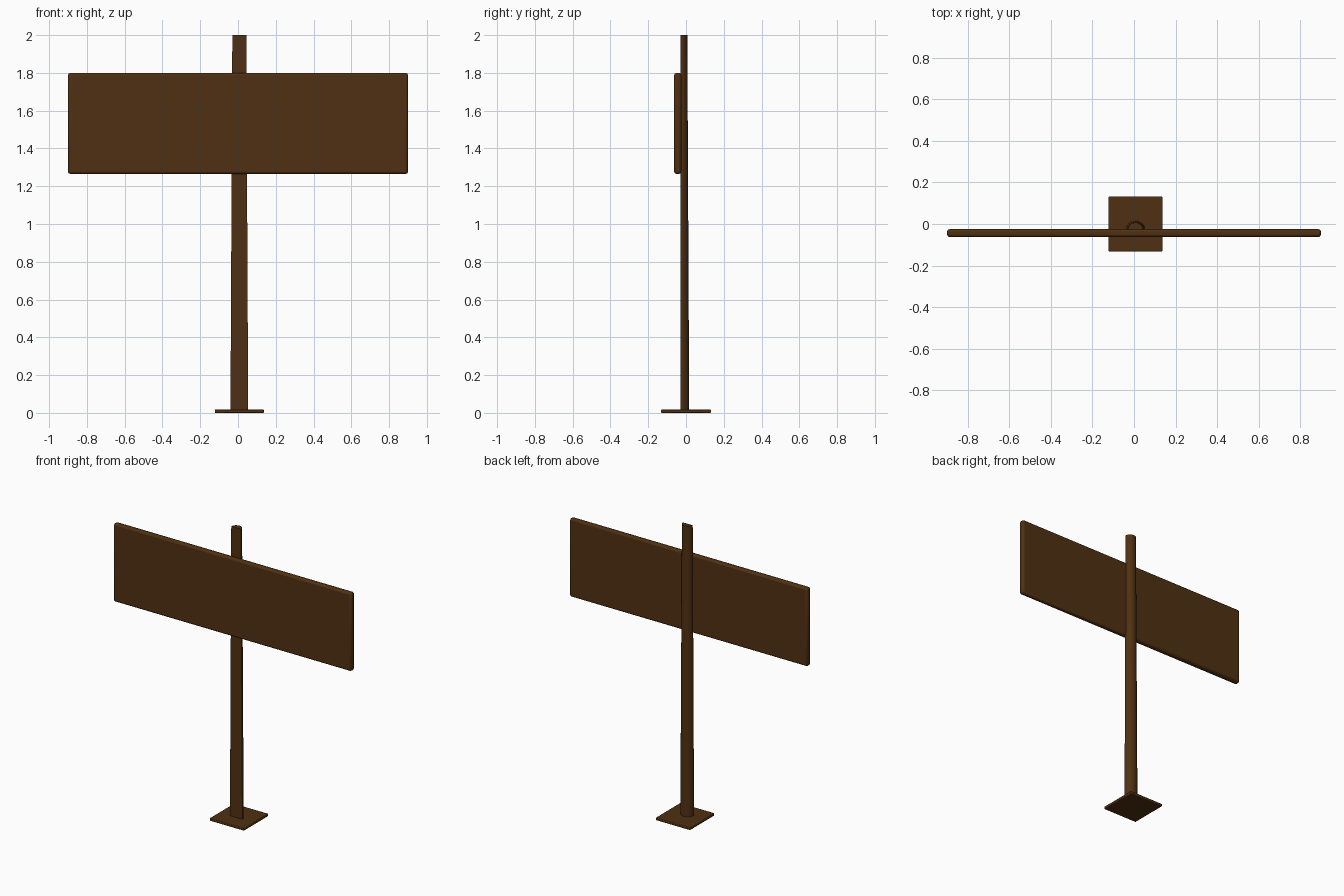
import bpy, bmesh, math

if "Cube" in bpy.data.objects:
    bpy.data.objects.remove(bpy.data.objects["Cube"])

wood = bpy.data.materials.new("dark_wood")
wood.diffuse_color = (0.08, 0.03, 0.006, 1)
wood.use_nodes = True
wood.node_tree.nodes["Principled BSDF"].inputs["Base Color"].default_value = wood.diffuse_color


def finish(bm, name, bevel, segments):
    bmesh.ops.recalc_face_normals(bm, faces=bm.faces)
    mesh = bpy.data.meshes.new(name)
    bm.to_mesh(mesh)
    bm.free()
    obj = bpy.data.objects.new(name, mesh)
    bpy.context.collection.objects.link(obj)
    mesh.materials.append(wood)
    if bevel:
        mod = obj.modifiers.new("soft_edges", 'BEVEL')
        mod.width = bevel
        mod.segments = segments
        mod.limit_method = 'ANGLE'
        mod.angle_limit = math.radians(50)
    bpy.context.view_layer.objects.active = obj
    obj.select_set(True)
    bpy.ops.object.shade_smooth_by_angle(angle=math.radians(35))
    obj.select_set(False)
    return obj


def box(name, lo, hi, bevel, segments=2):
    bm = bmesh.new()
    bmesh.ops.create_cube(bm, size=1)
    for v in bm.verts:
        v.co = [(a + b) / 2 + c * (b - a) for a, b, c in zip(lo, hi, v.co)]
    return finish(bm, name, bevel, segments)


# ground plate and sign board
box("base_plate", (-0.123, -0.132, 0), (0.137, 0.132, 0.018), 0.004)
box("sign_board", (-0.9, -0.063, 1.265), (0.9, -0.025, 1.8), 0.012)

# tapered half-round post, flat side against the board
bm = bmesh.new()
rings = []
for z, r, cx in ((0.004, 0.047, 0.007), (2.0, 0.037, 0.007)):
    rings.append([bm.verts.new((cx + r * math.cos(a), -0.03 + r * math.sin(a), z))
                  for a in (math.pi * i / 12 for i in range(13))])
n = 13
for i in range(n):
    j = (i + 1) % n
    bm.faces.new((rings[0][i], rings[0][j], rings[1][j], rings[1][i]))
bm.faces.new(rings[0][::-1])
bm.faces.new(rings[1])
finish(bm, "post", 0, 1)
